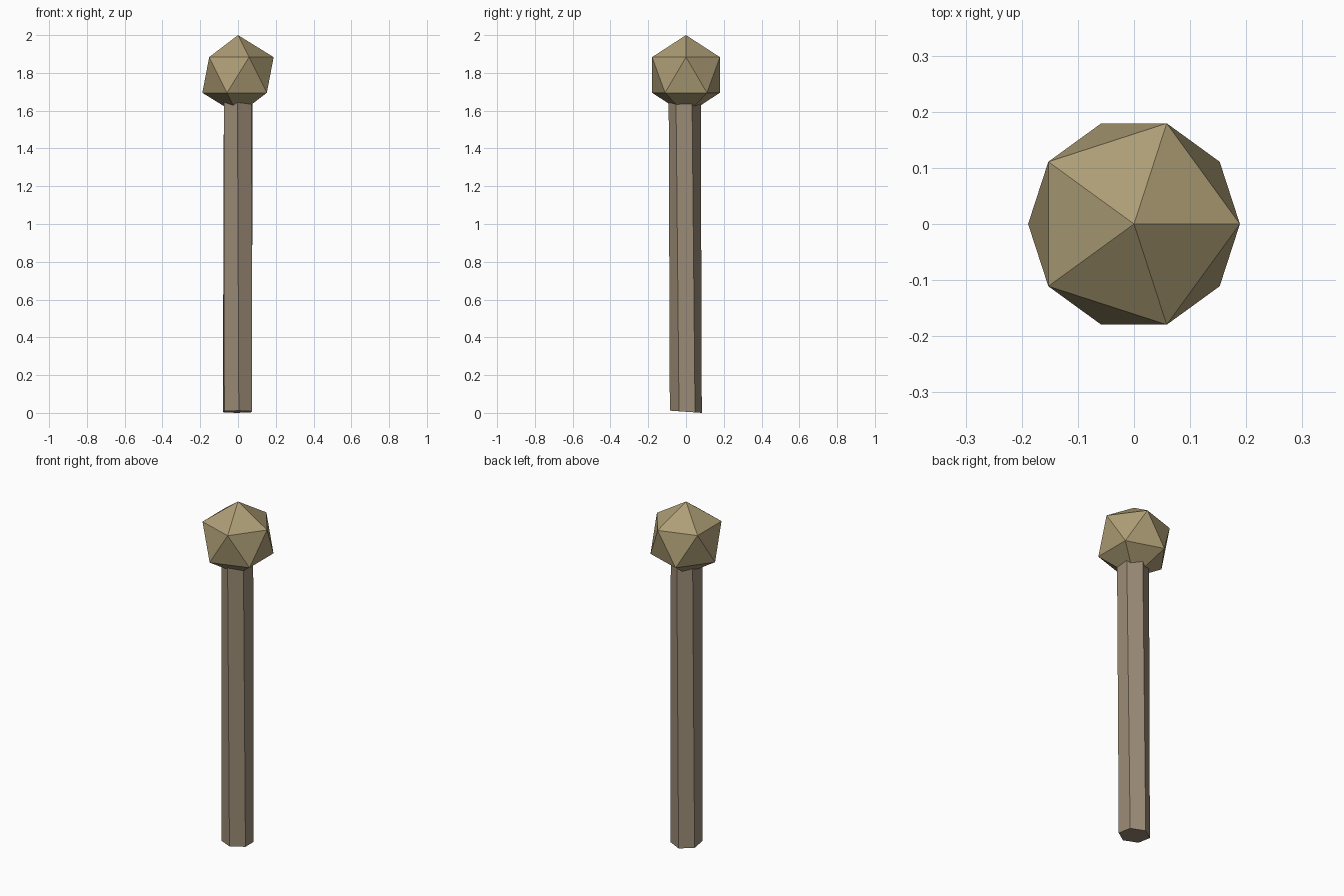
import bpy, bmesh
from math import sin, cos, radians

if "Cube" in bpy.data.objects:
    bpy.data.objects.remove(bpy.data.objects["Cube"])


def material(name, color):
    m = bpy.data.materials.new(name)
    m.diffuse_color = (*color, 1)
    m.use_nodes = True
    m.node_tree.nodes["Principled BSDF"].inputs["Base Color"].default_value = m.diffuse_color
    return m


# Faceted knob: plain icosahedron
bpy.ops.mesh.primitive_ico_sphere_add(subdivisions=1, radius=0.211, location=(0, 0, 1.789))
knob = bpy.context.object
knob.name = "knob"
knob.data.materials.append(material("knob_wood", (0.42, 0.34, 0.18)))

# Hexagonal shaft: two rings, slightly twisted and leaning, base cut a little askew
bm = bmesh.new()


def ring(cx, cy, z, radius, twist, slope):
    verts = []
    for i in range(6):
        a = radians(-90 + twist + 60 * i)
        x, y = radius * cos(a), radius * sin(a)
        verts.append(bm.verts.new((cx + x, cy + y, z + slope * y)))
    return verts


bottom = ring(-0.003, -0.001, 0.006, 0.085, 5, -0.07)
top = ring(0.001, -0.007, 1.7, 0.085, -3, 0)
bm.faces.new(bottom[::-1])
bm.faces.new(top)
for i in range(6):
    j = (i + 1) % 6
    bm.faces.new((bottom[i], bottom[j], top[j], top[i]))
mesh = bpy.data.meshes.new("shaft")
bm.to_mesh(mesh)
bm.free()
shaft = bpy.data.objects.new("shaft", mesh)
bpy.context.collection.objects.link(shaft)
mesh.materials.append(material("shaft_wood", (0.33, 0.26, 0.18)))
